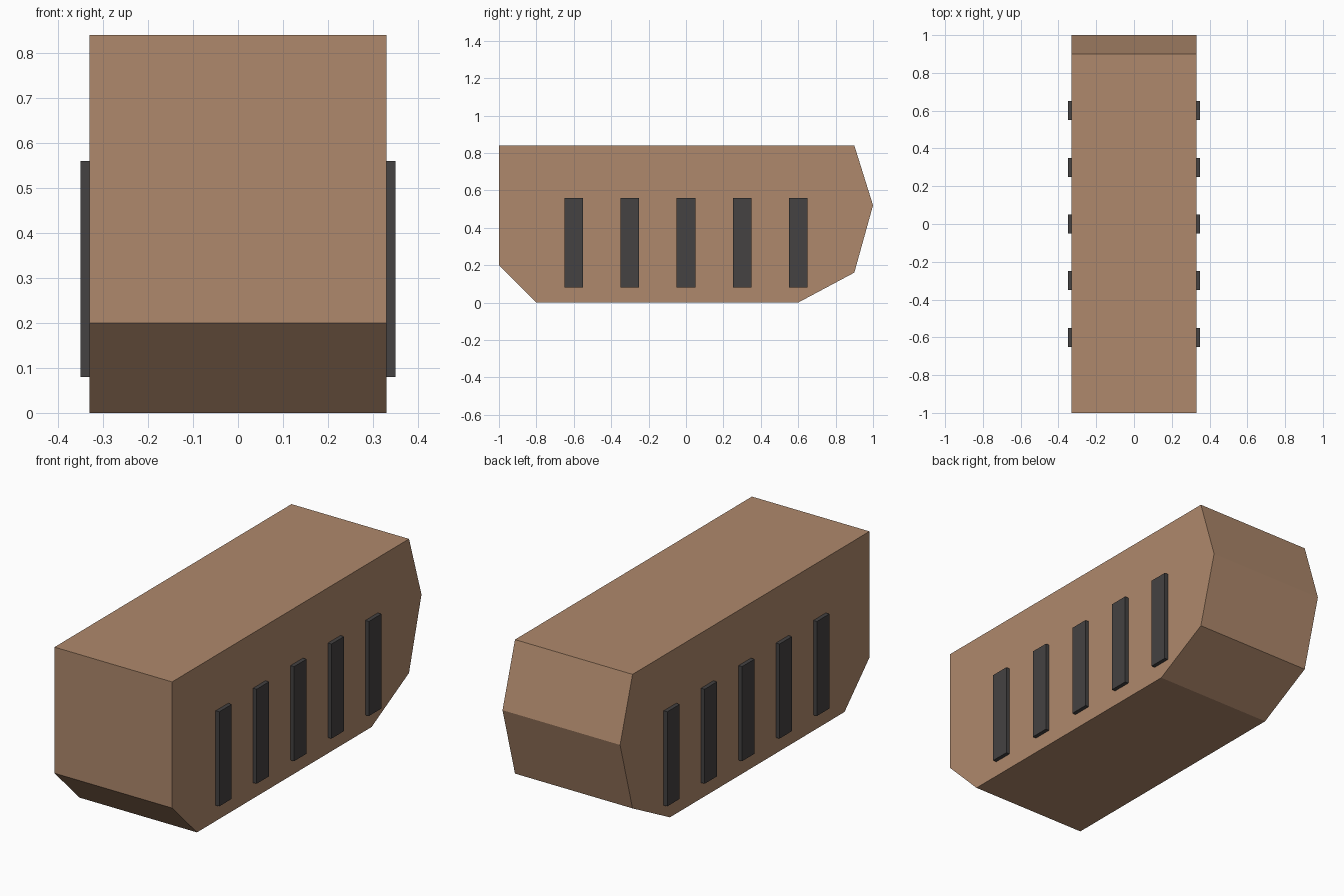
import bpy
import bmesh

if "Cube" in bpy.data.objects:
    bpy.data.objects.remove(bpy.data.objects["Cube"])


def material(name, rgb):
    mat = bpy.data.materials.new(name)
    mat.diffuse_color = (*rgb, 1.0)
    mat.use_nodes = True
    mat.node_tree.nodes["Principled BSDF"].inputs["Base Color"].default_value = mat.diffuse_color
    return mat


def add_object(name, bm, mat):
    bmesh.ops.recalc_face_normals(bm, faces=bm.faces)
    mesh = bpy.data.meshes.new(name)
    bm.to_mesh(mesh)
    bm.free()
    mesh.materials.append(mat)
    obj = bpy.data.objects.new(name, mesh)
    bpy.context.collection.objects.link(obj)
    return obj


tan = material("tan", (0.43, 0.25, 0.15))
charcoal = material("charcoal", (0.058, 0.054, 0.054))

# Body: side profile (y, z) extruded across the width
HALF_WIDTH = 0.33
profile = [(-1.0, 0.2), (-0.8, 0.0), (0.6, 0.0), (0.9, 0.16),
           (1.0, 0.52), (0.9, 0.84), (-1.0, 0.84)]
bm = bmesh.new()
side = bm.faces.new([bm.verts.new((-HALF_WIDTH, y, z)) for y, z in profile])
ext = bmesh.ops.extrude_face_region(bm, geom=[side], use_keep_orig=True)
moved = [g for g in ext["geom"] if isinstance(g, bmesh.types.BMVert)]
bmesh.ops.translate(bm, verts=moved, vec=(2 * HALF_WIDTH, 0, 0))
add_object("body", bm, tan)

# Vent slats: five thin upright bars on each side
for label, sign in (("left", -1), ("right", 1)):
    for i in range(5):
        bm = bmesh.new()
        bmesh.ops.create_cube(bm, size=1.0)
        bmesh.ops.scale(bm, verts=bm.verts, vec=(0.04, 0.1, 0.48))
        slat = add_object(f"vent_slat_{label}_{i + 1}", bm, charcoal)
        slat.location = (sign * HALF_WIDTH, -0.6 + 0.3 * i, 0.32)
